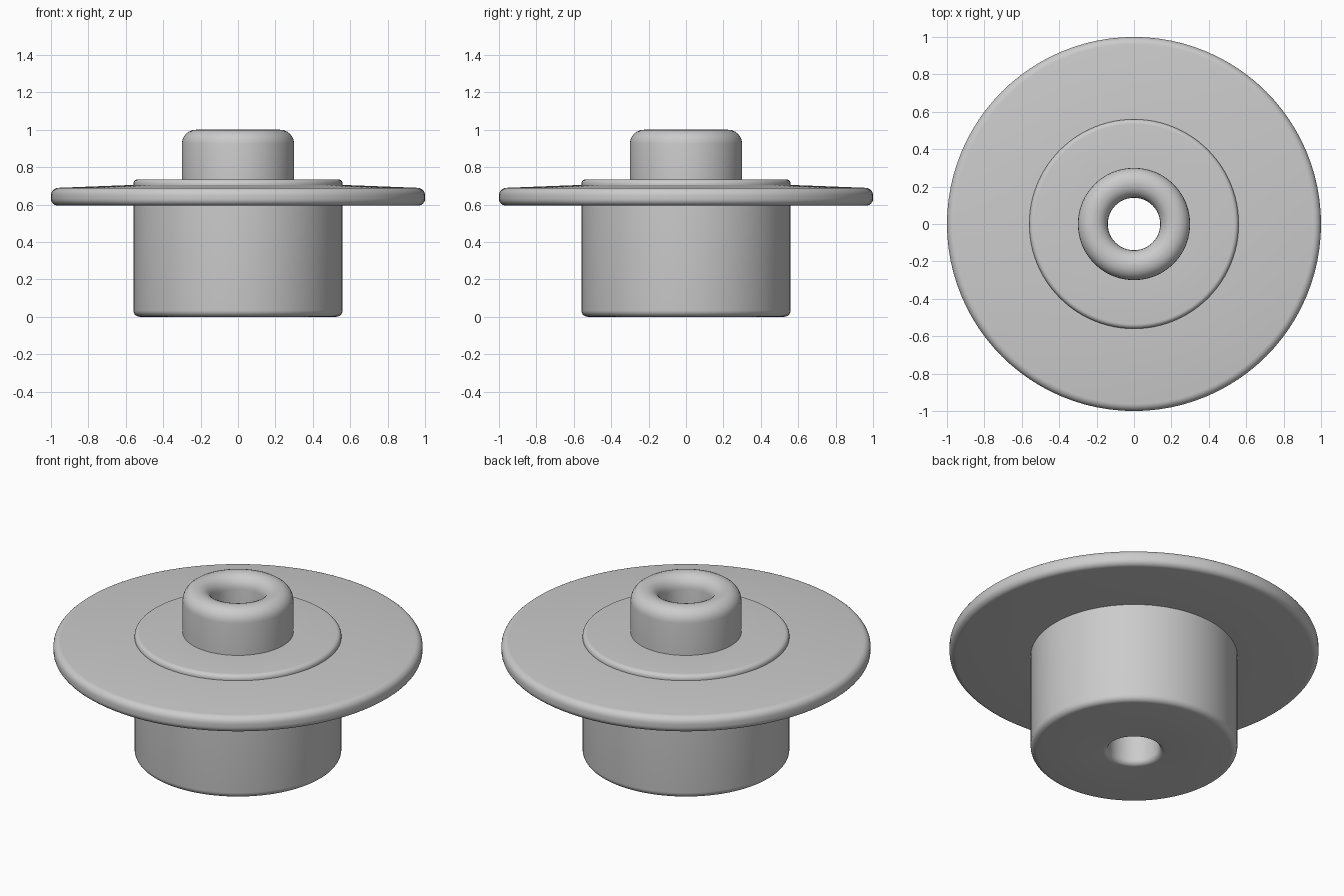
import bpy, bmesh, math
from mathutils import Vector

SEGMENTS = 96

cube = bpy.data.objects.get("Cube")
if cube:
    bpy.data.objects.remove(cube, do_unlink=True)

grey = bpy.data.materials.new("plain grey")
grey.use_nodes = True
grey.diffuse_color = (0.6, 0.6, 0.6, 1)
grey.node_tree.nodes["Principled BSDF"].inputs["Base Color"].default_value = grey.diffuse_color


def rounded(corners, steps=6):
    """Round each (radius, height, fillet) corner of a closed profile."""
    points = []
    for i, (r, z, fillet) in enumerate(corners):
        corner = Vector((r, z))
        if fillet == 0:
            points.append(corner)
            continue
        before = (Vector(corners[i - 1][:2]) - corner).normalized()
        after = (Vector(corners[(i + 1) % len(corners)][:2]) - corner).normalized()
        half = before.angle(after) / 2
        centre = corner + (before + after).normalized() * fillet / math.sin(half)
        reach = fillet / math.tan(half)
        a = (corner + before * reach - centre).normalized()
        b = (corner + after * reach - centre).normalized()
        for s in range(steps + 1):
            points.append(centre + a.slerp(b, s / steps) * fillet)
    return points


def lathe(name, corners):
    """Revolve a closed profile about the vertical axis."""
    profile = rounded(corners)
    bm = bmesh.new()
    rings = []
    for s in range(SEGMENTS):
        t = math.tau * s / SEGMENTS
        rings.append([bm.verts.new((p.x * math.cos(t), p.x * math.sin(t), p.y)) for p in profile])
    for s, ring in enumerate(rings):
        following = rings[(s + 1) % SEGMENTS]
        for i in range(len(profile)):
            bm.faces.new((ring[i - 1], following[i - 1], following[i], ring[i]))
    bmesh.ops.recalc_face_normals(bm, faces=bm.faces)
    mesh = bpy.data.meshes.new(name)
    bm.to_mesh(mesh)
    bm.free()
    mesh.materials.append(grey)
    obj = bpy.data.objects.new(name, mesh)
    bpy.context.collection.objects.link(obj)
    bpy.ops.object.select_all(action="DESELECT")
    obj.select_set(True)
    bpy.context.view_layer.objects.active = obj
    bpy.ops.object.shade_smooth_by_angle(angle=math.radians(30))


# One turned solid, traced from the bore outwards and up
lathe("flanged_hub", [
    (0.14, 0.0, 0.03),     # bore, lower rim
    (0.56, 0.0, 0.035),    # drum, lower edge
    (0.56, 0.595, 0),      # drum meets flange
    (1.0, 0.595, 0.035),   # flange, lower edge
    (1.0, 0.688, 0.04),    # flange, upper edge
    (0.56, 0.705, 0),      # gently sloping flange top
    (0.56, 0.735, 0.025),  # raised step
    (0.30, 0.735, 0),      # neck base
    (0.30, 1.0, 0.075),    # neck, outer rim
    (0.14, 1.0, 0.075),    # neck, inner rim
])
